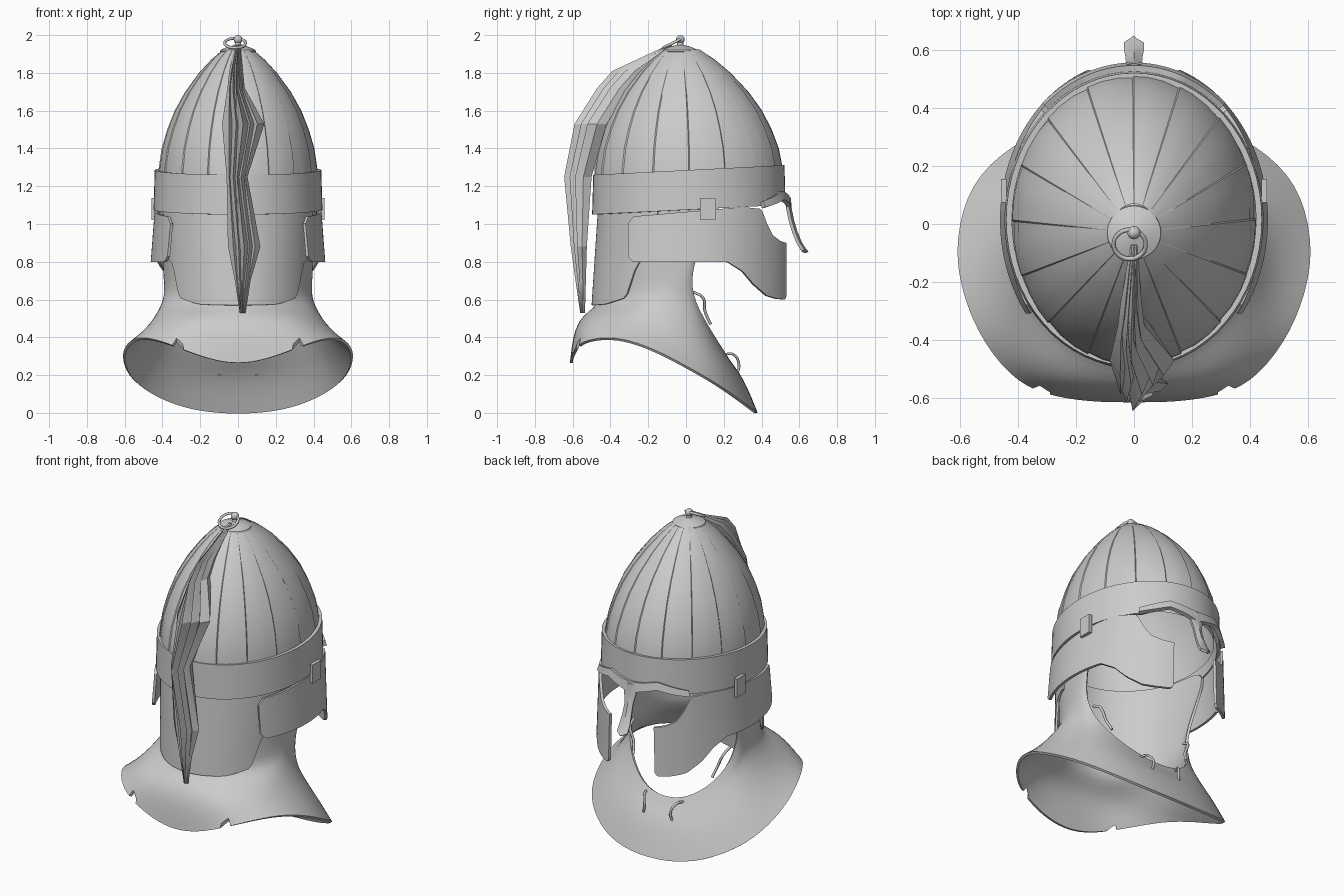
import bpy, bmesh, math
from mathutils import Vector

if "Cube" in bpy.data.objects:
    bpy.data.objects.remove(bpy.data.objects["Cube"])

steel = bpy.data.materials.new("plain grey")
steel.diffuse_color = (0.6, 0.6, 0.6, 1)
steel.use_nodes = True
steel.node_tree.nodes["Principled BSDF"].inputs["Base Color"].default_value = steel.diffuse_color


def lerp(table, v):
    """Piecewise linear lookup in a list of (key, value) pairs."""
    if v <= table[0][0]:
        return table[0][1]
    for (a, p), (b, q) in zip(table, table[1:]):
        if v <= b:
            return p + (q - p) * (v - a) / (b - a)
    return table[-1][1]


def finish(ob, angle=35):
    """Apply the modifiers, colour the part and smooth it up to an angle."""
    if not ob.data.materials:
        ob.data.materials.append(steel)
    bpy.ops.object.select_all(action='DESELECT')
    ob.select_set(True)
    bpy.context.view_layer.objects.active = ob
    for name in [m.name for m in ob.modifiers]:
        bpy.ops.object.modifier_apply(modifier=name)
    bpy.ops.object.shade_smooth_by_angle(angle=math.radians(angle))
    return ob


def sheet(name, rows, closed=False, thick=0.02, angle=35, subsurf=0):
    """Skin a grid of points (lowest row first), then thicken it inwards."""
    bm = bmesh.new()
    grid = [[bm.verts.new(p) for p in r] for r in rows]
    n = len(rows[0])
    for r, s in zip(grid, grid[1:]):
        for i in range(n if closed else n - 1):
            j = (i + 1) % n
            bm.faces.new((r[i], r[j], s[j], s[i]))
    me = bpy.data.meshes.new(name)
    bm.to_mesh(me)
    bm.free()
    ob = bpy.data.objects.new(name, me)
    bpy.context.collection.objects.link(ob)
    if subsurf:
        ob.modifiers.new("smooth", 'SUBSURF').levels = subsurf
    if thick:
        mod = ob.modifiers.new("thickness", 'SOLIDIFY')
        mod.thickness = thick
        mod.offset = -1
    return finish(ob, angle)


def ring_pt(t, a, b, z, cy=0.015):
    return (a * math.cos(t), cy + b * math.sin(t), z)


def span(a, b, n):
    return [math.radians(a + (b - a) * i / n) for i in range(n + 1)]


def tube(name, pts, r, cyclic=False):
    cu = bpy.data.curves.new(name, 'CURVE')
    cu.dimensions = '3D'
    cu.bevel_depth = r
    cu.bevel_resolution = 1
    cu.resolution_u = 4
    cu.use_fill_caps = True
    sp = cu.splines.new('BEZIER')
    sp.bezier_points.add(len(pts) - 1)
    for p, co in zip(sp.bezier_points, pts):
        p.co = co
        p.handle_left_type = p.handle_right_type = 'AUTO'
    sp.use_cyclic_u = cyclic
    ob = bpy.data.objects.new(name, cu)
    bpy.context.collection.objects.link(ob)
    cu.materials.append(steel)


# Dome of sixteen overlapping panels
profile = [(1.23, .985), (1.3, .975), (1.4, .94), (1.5, .872), (1.6, .78), (1.7, .65),
           (1.8, .48), (1.87, .33), (1.925, .18)]
rows = []
for z, s in profile:
    row = []
    for k in range(16):
        for u, f in ((0.0, 1.0), (0.03, .988), (0.35, .997), (0.7, 1.0)):
            t = math.radians(22.5 * (k + u))
            row.append(ring_pt(t, .43 * s * f, .51 * s * f, z, -.03 + .045 * s))
    rows.append(row)
sheet("dome", rows, True, 0, 22)

# Smooth lining inside the dome
rows = [[ring_pt(t, .43 * s - .018, .51 * s - .018, z - .005, -.03 + .045 * s)
         for t in span(0, 360, 48)[:-1]] for z, s in [(1.13, .985)] + profile]
sheet("lining", rows, True, 0)

# Brow band, tilted up slightly towards the face, raised over the eyes
rows = []
for top in (0, 1):
    row = []
    for t in span(0, 360, 64)[:-1]:
        x, y, _ = ring_pt(t, .445, .51, 0)
        z = 1.285 + .025 * y / .5 if top else 1.075 + .05 * y
        if not top and y > .3:
            z += lerp([(0, .02), (.15, .05), (.28, 0)], abs(x))
        k = -.006 * top
        row.append(ring_pt(t, .447 + k, .512 + k, z))
    rows.append(row)
sheet("band", rows, True, .02)

# Eyebrow ridge and nose guard
lo = [(0, 1.08), (.05, 1.10), (.16, 1.13), (.24, 1.105), (.32, 1.085)]
hi = [(0, 1.15), (.06, 1.155), (.16, 1.175), (.24, 1.145), (.32, 1.115)]
rows = []
for tab, k in ((lo, .022), (hi, .012)):
    rows.append([ring_pt(t, .45 + k, .52 + k, lerp(tab, abs(.45 * math.cos(t))))
                 for t in span(48, 132, 28)])
sheet("eyebrow_ridge", rows, False, .025)
nose = [(.65, .855, .012), (.638, .865, .035), (.615, .9, .035), (.59, .96, .03),
        (.572, 1.02, .028), (.56, 1.08, .04), (.555, 1.14, .05)]
rows = [[(s * w, y - abs(s) * .012, z) for s in (1, 0, -1)] for y, z, w in nose]
sheet("nose_guard", rows, False, .018)

# Neck guard at the back
low = [(-.5, .57), (-.43, .575), (-.32, .61), (-.29, .7), (-.26, .79), (-.2, .82)]
rows = []
for v in (1, .75, .5, .25, 0):
    row = []
    for t in span(-160, -20, 50):
        a, b = .425 - .015 * v, .48 + .035 * v
        y = .015 + b * math.sin(t)
        row.append(ring_pt(t, a, b, 1.1 + (lerp(low, y) - 1.1) * v))
    rows.append(row)
sheet("neck_guard", rows, False, .012)

# Cheek plates with hinges, one on each side
top = [(-.31, 1.0), (-.28, 1.04), (.3, 1.09), (.4, 1.08), (.43, 1.0), (.46, .94), (.5, .91), (.53, .9)]
bot = [(-.31, .83), (-.28, .8), (.22, .8), (.3, .75), (.36, .68), (.43, .62), (.48, .605),
       (.525, .6), (.535, .63)]
for side, m in (("right", 1), ("left", -1)):
    rows = []
    for v in (1, .75, .5, .25, 0):
        row = []
        for t in span(-36, 70, 60)[::m]:
            x, y, _ = ring_pt(t, .442 + .02 * v, .55, 0)
            row.append((m * x, y, lerp(top, y) * (1 - v) + lerp(bot, y) * v))
        rows.append(row)
    sheet(side + "_cheek_plate", rows, False, .016)
    bpy.ops.mesh.primitive_cube_add(size=1, location=(m * .449, .115, 1.08))
    hinge = bpy.context.object
    hinge.name = side + "_hinge"
    hinge.scale = (.02, .08, .115)
    finish(hinge)

# Crown cap, knob and ring
C = Vector((0, -.03, 0))
rows = [[C + Vector((r * math.cos(t), r * math.sin(t), z)) for t in span(0, 360, 32)[:-1]]
        for r, z in ((.07, 1.9), (.095, 1.912), (.092, 1.922), (.05, 1.94), (.018, 1.948),
                     (.015, 1.968), (.001, 1.97))]
sheet("crown_cap", rows, True, 0)
bpy.ops.mesh.primitive_uv_sphere_add(segments=16, ring_count=10, radius=.023, location=(0, -.03, 1.977))
bpy.context.object.name = "knob"
finish(bpy.context.object, 60)
tube("plume_ring", [(-.015 + .055 * math.cos(t), -.07 + .05 * math.sin(t), 1.958 + .025 * math.sin(t))
                    for t in span(0, 360, 8)[:-1]], .008, True)

# Plume: a fan of faceted strands hanging down the back
# each station: height, inner y, outer y, left x, right x
stations = [(1.95, -.07, -.09, -.012, .012), (1.81, -.22, -.39, -.045, .025), (1.72, -.30, -.47, -.06, .04),
            (1.53, -.42, -.59, -.08, .135), (1.25, -.50, -.645, -.065, .055), (.88, -.525, -.61, -.05, .115),
            (.7, -.53, -.585, -.02, .07), (.53, -.535, -.56, .01, .04)]
N = 5
for k in range(N):
    rows = []
    u = k / (N - 1)
    for i, (z, yi, yo, xl, xr) in enumerate(stations):
        cx = xl + (xr - xl) * (.15 + .7 * u)
        w = (xr - xl) * (.17 if (i + k) % 2 else .11)
        out = yi + (yo - yi) * (1 - abs(2 * u - 1) * .4)
        rows.append([(cx - w, (yi + out) / 2, z), (cx, yi, z),
                     (cx + w, (yi + out) / 2, z), (cx, out, z)])
    ob = sheet(f"plume_strand_{k + 1}", rows, True, 0, 20)
    bm = bmesh.new()
    bm.from_mesh(ob.data)
    bmesh.ops.holes_fill(bm, edges=bm.edges)
    bmesh.ops.recalc_face_normals(bm, faces=bm.faces)
    bm.to_mesh(ob.data)
    bm.free()

# Draped cloth hood: half loops running from the front to the back
opening = [(0, .20, .30), (.12, .19, .32), (.22, .15, .38), (.31, .09, .48), (.35, .02, .62),
           (.375, .02, .80), (.41, .18, 1.12), (.41, -.1, 1.12), (.32, -.28, 1.12), (.17, -.42, 1.12), (0, -.46, 1.12)]
neck = [(0, .235, .25), (.16, .22, .27), (.29, .17, .33), (.36, .09, .43), (.375, .01, .53),
        (.375, -.05, .60), (.37, -.13, .60), (.335, -.23, .575), (.25, -.34, .56), (.135, -.42, .555), (0, -.445, .555)]
shoulder = [(0, .30, .17), (.22, .28, .18), (.37, .21, .23), (.46, .10, .32), (.48, -.05, .40),
            (.46, -.2, .45), (.43, -.34, .47), (.37, -.44, .49), (.28, -.53, .50), (.15, -.565, .50), (0, -.575, .50)]
hem = [(0, .375, -.01), (.24, .345, .01), (.42, .26, .075), (.56, .13, .165), (.605, -.06, .27),
       (.595, -.2, .34), (.535, -.37, .395), (.42, -.52, .38), (.31, -.575, .34), (.15, -.60, .28), (0, -.60, .255)]


def mirror_loop(half):
    return half + [(-x, y, z) for x, y, z in half[-2:0:-1]]


def blend(p, q, f):
    return [tuple(a + (b - a) * f for a, b in zip(u, v)) for u, v in zip(p, q)]


loops = (hem, blend(hem, shoulder, .07), shoulder, neck, blend(neck, opening, .25), opening)
collar = sheet("cloth_hood", [mirror_loop(h) for h in loops], True, .015, 40, 2)

# Notches torn in the back hem
for m in (1, -1):
    bpy.ops.mesh.primitive_cone_add(vertices=4, radius1=.07, radius2=0, depth=.2,
                                    location=(m * .325, -.58, .36))
    cut = bpy.context.object
    cut.name = "notch_cutter"
    cut.hide_render = True
    mod = collar.modifiers.new("notch", 'BOOLEAN')
    mod.operation = 'DIFFERENCE'
    mod.object = cut
finish(collar, 40)
for ob in [o for o in bpy.data.objects if o.name.startswith("notch_cutter")]:
    bpy.data.objects.remove(ob)

# Loose laces along the face opening
for side, m in (("right", 1), ("left", -1)):
    tube(side + "_upper_lace", [(m * .33, .04, .64), (m * .32, .09, .61), (m * .29, .10, .54), (m * .27, .13, .47)], .008)
    tube(side + "_lower_lace", [(m * .13, .2, .31), (m * .11, .25, .31), (m * .09, .28, .26), (m * .1, .27, .2)], .007)
